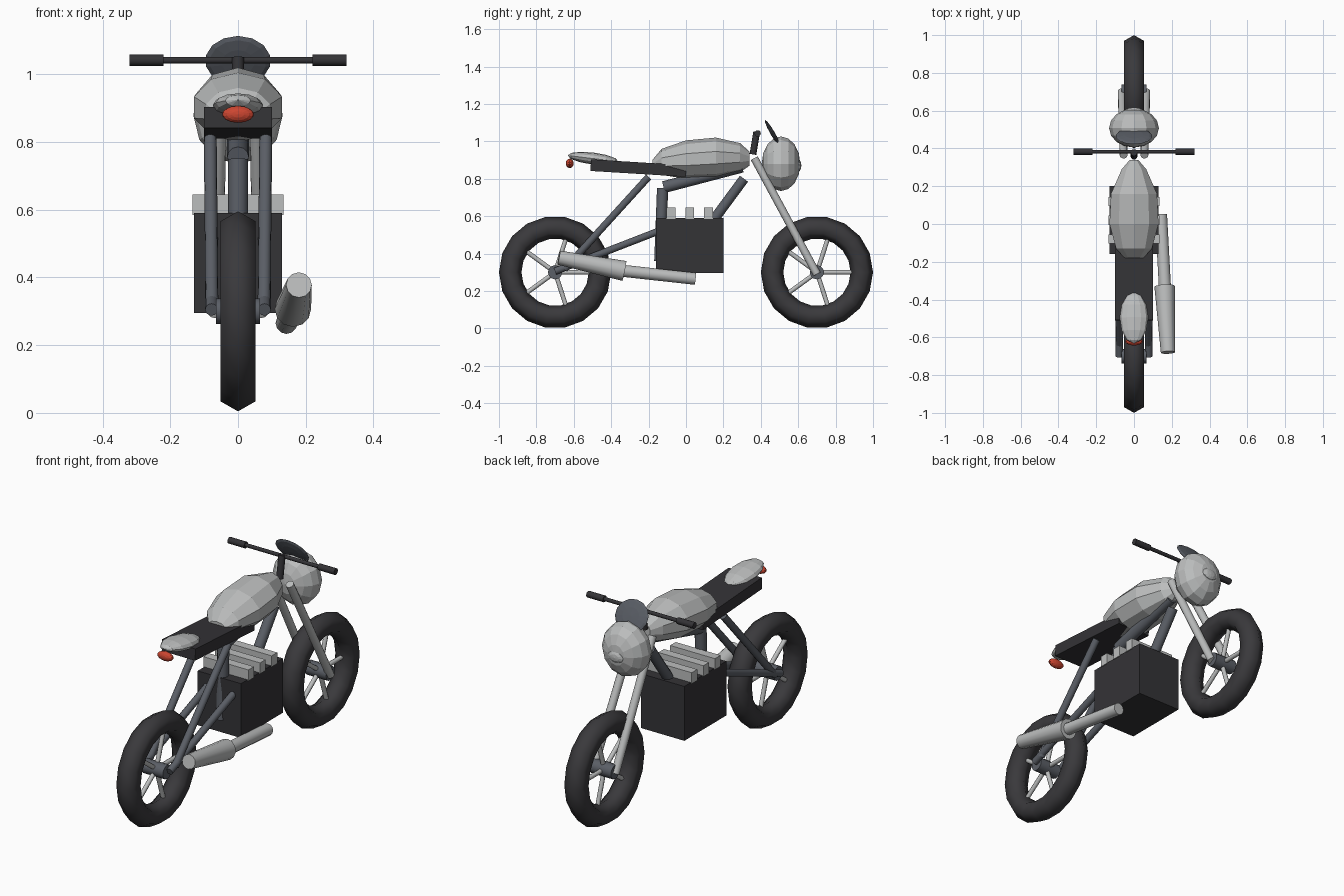
import bpy, math
from mathutils import Vector

if "Cube" in bpy.data.objects:
    bpy.data.objects.remove(bpy.data.objects["Cube"])


def material(name, colour):
    m = bpy.data.materials.new(name)
    m.diffuse_color = (*colour, 1)
    m.use_nodes = True
    m.node_tree.nodes["Principled BSDF"].inputs["Base Color"].default_value = m.diffuse_color
    return m


SILVER = material("silver", (0.50, 0.51, 0.51))
STEEL = material("frame grey", (0.105, 0.115, 0.135))
BLACK = material("black", (0.034, 0.033, 0.037))
RUBBER = material("rubber", (0.042, 0.041, 0.045))
SMOKE = material("smoked screen", (0.10, 0.11, 0.13))
RED = material("red", (0.60, 0.06, 0.03))


def finish(name, mat, smooth=None):
    ob = bpy.context.object
    ob.name = name
    ob.data.materials.append(mat)
    if smooth:
        bpy.ops.object.shade_smooth_by_angle(angle=math.radians(smooth))
    return ob


def tube(name, a, b, r1, mat, r2=None, sides=12):
    """Round bar or cone between two points."""
    a, b = Vector(a), Vector(b)
    d = b - a
    bpy.ops.mesh.primitive_cone_add(
        vertices=sides, radius1=r1, radius2=r1 if r2 is None else r2, depth=d.length,
        location=(a + b) / 2, rotation=d.to_track_quat('Z', 'Y').to_euler())
    return finish(name, mat, 50)


def box(name, loc, size, mat, tilt=0):
    bpy.ops.mesh.primitive_cube_add(size=1, location=loc, rotation=(math.radians(tilt), 0, 0))
    bpy.context.object.scale = size
    return finish(name, mat)


def ellipsoid(name, loc, radii, mat, tilt=0, segs=10, rings=6):
    """Low-poly ellipsoid with its poles along y."""
    bpy.ops.mesh.primitive_uv_sphere_add(
        segments=segs, ring_count=rings, radius=1, location=loc,
        rotation=(math.pi / 2 + math.radians(tilt), 0, 0))
    bpy.context.object.scale = (radii[0], radii[2], radii[1])
    return finish(name, mat)


# Wheels: tyre, hub and five spokes
for name, y in (("rear", -0.70), ("front", 0.70)):
    bpy.ops.mesh.primitive_torus_add(
        major_radius=0.24, minor_radius=0.06, major_segments=18, minor_segments=6,
        location=(0, y, 0.30), rotation=(math.pi / 2, 0, math.pi / 2))
    finish(name + "_tyre", RUBBER, 180)
    tube(name + "_hub", (-0.065, y, 0.30), (0.065, y, 0.30), 0.038, STEEL)
    for i in range(5):
        a = math.tau * i / 5
        tube(f"{name}_spoke_{i + 1}", (0, y, 0.30),
             (0, y + 0.20 * math.cos(a), 0.30 + 0.20 * math.sin(a)), 0.012, SILVER, sides=8)

# Paired tubes: fork, seat stays, swingarm
for side, s in (("left", -1), ("right", 1)):
    tube(side + "_fork", (s * 0.065, 0.70, 0.29), (s * 0.055, 0.365, 0.91), 0.021, SILVER)
    tube(side + "_seat_stay", (s * 0.077, -0.65, 0.315), (s * 0.082, -0.20, 0.81), 0.019, STEEL)
    tube(side + "_swingarm", (s * 0.078, -0.70, 0.305), (s * 0.078, -0.12, 0.53), 0.019, STEEL)

# Central frame
tube("down_tube", (0, 0.31, 0.80), (0, 0.14, 0.57), 0.027, STEEL)
tube("top_tube", (0, -0.12, 0.755), (0, 0.30, 0.865), 0.032, STEEL)
tube("seat_tube", (0, -0.125, 0.75), (0, -0.14, 0.36), 0.03, STEEL)

# Engine block with cooling fins
box("engine", (0, 0.02, 0.443), (0.26, 0.36, 0.295), BLACK)
for i in range(3):
    box(f"cooling_fin_{i + 1}", (0, -0.08 + 0.1 * i, 0.615), (0.27, 0.048, 0.06), SILVER)

# Exhaust
tube("exhaust_header", (0.143, 0.05, 0.265), (0.165, -0.36, 0.31), 0.032, SILVER)
tube("muffler", (0.162, -0.33, 0.307), (0.180, -0.68, 0.378), 0.054, SILVER, r2=0.038)

# Fuel tank: sections along y (y, half width, bottom, top)
sections = [(-0.18, 0.05, 0.845, 0.90), (-0.13, 0.095, 0.82, 0.96), (0.0, 0.13, 0.80, 1.005),
            (0.16, 0.122, 0.805, 1.02), (0.29, 0.065, 0.835, 0.99), (0.34, 0.022, 0.87, 0.945)]
N = 10
verts = []
for y, w, lo, hi in sections:
    for k in range(N):
        a = math.tau * (k + 0.5) / N
        verts.append((w * 1.05 * math.cos(a), y,
                      (lo + hi) / 2 + (hi - lo) / 2 * math.sin(a) / math.cos(0)))
faces = [(r * N + k, (r + 1) * N + k, (r + 1) * N + (k + 1) % N, r * N + (k + 1) % N)
         for r in range(len(sections) - 1) for k in range(N)]
faces += [tuple(range(N)), tuple(reversed(range(len(verts) - N, len(verts))))]
mesh = bpy.data.meshes.new("fuel_tank")
mesh.from_pydata(verts, [], faces)
tank = bpy.data.objects.new("fuel_tank", mesh)
bpy.context.collection.objects.link(tank)
mesh.materials.append(SILVER)

# Seat, tail cowl and tail light
box("seat", (0, -0.255, 0.857), (0.20, 0.51, 0.062), BLACK, tilt=-3.5)
ellipsoid("tail_cowl", (0, -0.497, 0.908), (0.075, 0.137, 0.032), SILVER, tilt=-7, segs=12)
ellipsoid("tail_light", (0, -0.622, 0.882), (0.047, 0.021, 0.025), RED, segs=14, rings=8)

# Headlight fairing, lens and windscreen
ellipsoid("fairing", (0, 0.508, 0.88), (0.132, 0.103, 0.146), SILVER, segs=12, rings=8)
ellipsoid("headlight_lens", (0, 0.597, 0.87), (0.05, 0.02, 0.035), SILVER, segs=12)
ellipsoid("windscreen", (0, 0.465, 1.04), (0.097, 0.012, 0.085), SMOKE, tilt=30, segs=14)

# Handlebar, riser and grips
tube("handlebar", (-0.31, 0.383, 1.042), (0.31, 0.383, 1.042), 0.010, BLACK)
tube("bar_riser", (0, 0.358, 0.93), (0, 0.378, 1.05), 0.018, BLACK)
for side, s in (("left", -1), ("right", 1)):
    tube(side + "_grip", (s * 0.22, 0.383, 1.042), (s * 0.32, 0.383, 1.042), 0.017, BLACK)
